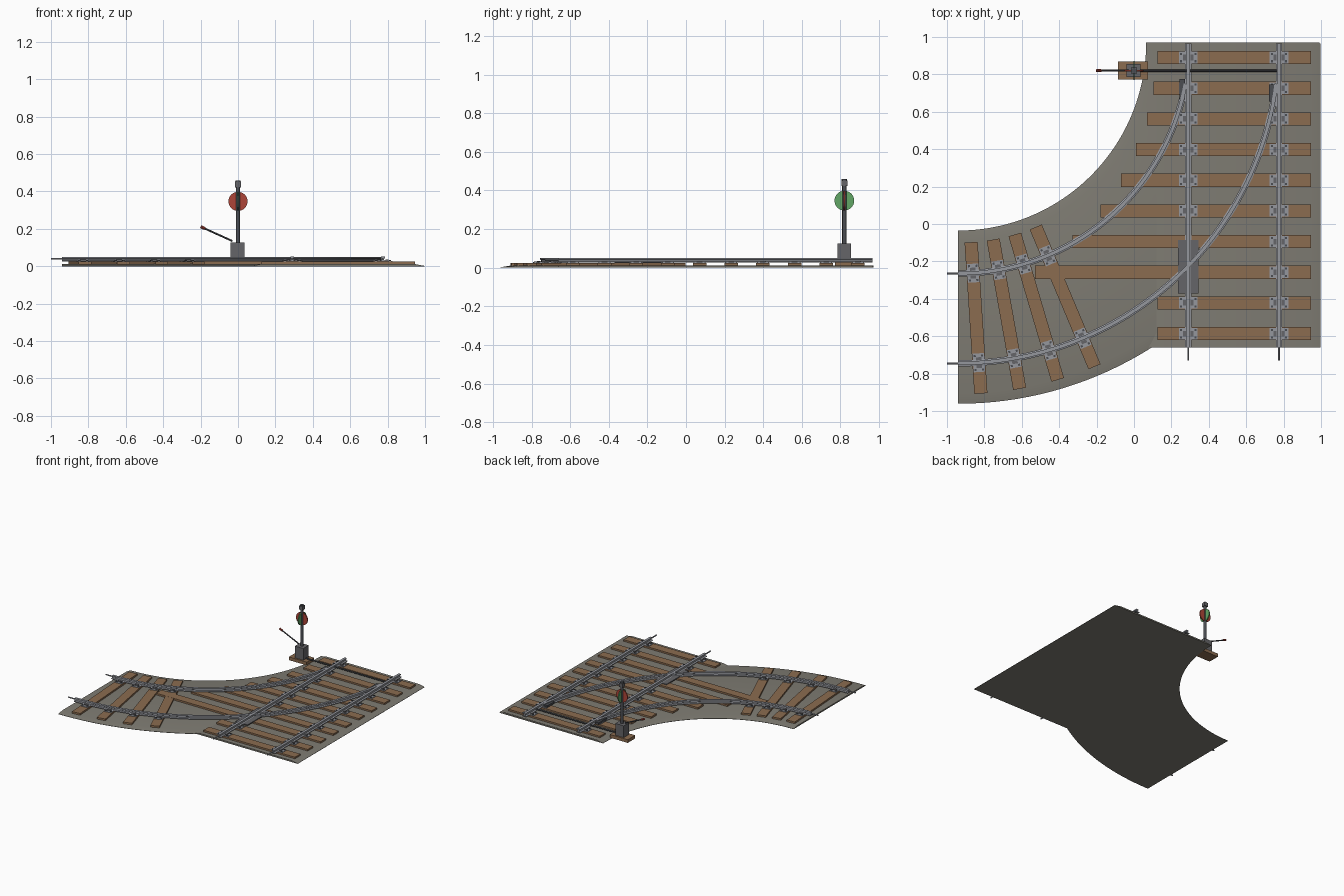
import bpy, bmesh, math
from mathutils import Matrix, Vector

if "Cube" in bpy.data.objects:
    bpy.data.objects.remove(bpy.data.objects["Cube"])


def material(name, rgb):
    m = bpy.data.materials.new(name)
    m.use_nodes = True
    m.diffuse_color = (*rgb, 1)
    m.node_tree.nodes["Principled BSDF"].inputs["Base Color"].default_value = (*rgb, 1)
    return m


BALLAST = material("ballast grey", (0.21, 0.20, 0.17))
WOOD = material("sleeper brown", (0.26, 0.15, 0.08))
STEEL = material("rail steel", (0.30, 0.31, 0.34))
IRON = material("dark iron", (0.07, 0.075, 0.085))
CASING = material("casing grey", (0.13, 0.13, 0.14))
RED = material("signal red", (0.42, 0.06, 0.04))
GREEN = material("signal green", (0.12, 0.38, 0.13))

CENTRE = Vector((-0.94, 0.97, 0))   # centre of the diverging curve
STRAIGHT_RAILS = (0.29, 0.775)
CURVE_RADII = (1.235, 1.715)


def finish(name, bm, mat, smooth=False):
    bmesh.ops.recalc_face_normals(bm, faces=bm.faces)
    mesh = bpy.data.meshes.new(name)
    bm.to_mesh(mesh)
    bm.free()
    mesh.materials.append(mat)
    ob = bpy.data.objects.new(name, mesh)
    bpy.context.collection.objects.link(ob)
    if smooth:
        bpy.ops.object.select_all(action="DESELECT")
        ob.select_set(True)
        bpy.context.view_layer.objects.active = ob
        bpy.ops.object.shade_smooth_by_angle(angle=math.radians(35))
    return ob


def add_box(bm, pos, size, turn=0):
    m = Matrix.Translation(pos) @ Matrix.Rotation(turn, 4, "Z") @ Matrix.Diagonal((*size, 1))
    bmesh.ops.create_cube(bm, size=1, matrix=m)


def boxes(name, mat, items):
    bm = bmesh.new()
    for item in items:
        add_box(bm, *item)
    return finish(name, bm, mat)


def rod(name, mat, a, b, radius, sides=12):
    a, b = Vector(a), Vector(b)
    d = b - a
    m = Matrix.Translation((a + b) / 2) @ d.to_track_quat("Z", "Y").to_matrix().to_4x4()
    bm = bmesh.new()
    bmesh.ops.create_cone(bm, cap_ends=True, segments=sides, radius1=radius,
                          radius2=radius, depth=d.length, matrix=m)
    return finish(name, bm, mat, True)


def sweep(name, mat, profile, path):
    """Sweep a closed (side, height) profile along (point, side vector) pairs."""
    bm = bmesh.new()
    rings = [[bm.verts.new(p + s * u + Vector((0, 0, z))) for u, z in profile] for p, s in path]
    n = len(profile)
    for r0, r1 in zip(rings, rings[1:]):
        for i in range(n):
            bm.faces.new((r0[i], r0[(i + 1) % n], r1[(i + 1) % n], r1[i]))
    bm.faces.new(rings[0])
    bm.faces.new(rings[-1][::-1])
    return finish(name, bm, mat, True)


def line(x, y0, y1):
    return [(Vector((x, y, 0)), Vector((1, 0, 0))) for y in (y0, y1)]


def radial(deg):
    a = math.radians(deg)
    return Vector((math.sin(a), -math.cos(a), 0))


def arc(radius, end, steps=48):
    return [(CENTRE + radial(end * i / steps) * radius, radial(end * i / steps))
            for i in range(steps + 1)]


def mirrored(half):
    return half + [(-u, z) for u, z in reversed(half)]


# Ballast beds
def bed(top):
    return mirrored([(0.463, 0), (0.463, 0.002), (0.41, top)])


sweep("straight_ballast", BALLAST, bed(0.012), line(0.535, -0.66, 0.965))
sweep("curved_ballast", BALLAST, bed(0.011), arc(1.468, 90))

# Sleepers: long ones under the straight, radial ones under the branch
ROWS = [0.89 - 0.164 * i for i in range(10)]
LEFT_ENDS = (0.125, 0.105, 0.07, 0.01, -0.07, -0.18, -0.33, -0.53, 0.125, 0.125)
ANGLES = [3.7 + 6.37 * i for i in range(4)]
sleepers = [(((x + 0.945) / 2, y, 0.016), (0.945 - x, 0.07, 0.018))
            for x, y in zip(LEFT_ENDS, ROWS)]
boxes("straight_sleepers", WOOD, sleepers)
boxes("curved_sleepers", WOOD,
      [(CENTRE + radial(a) * 1.475 + Vector((0, 0, 0.0155)), (0.07, 0.81, 0.018), math.radians(a))
       for a in ANGLES])

# Rails with a foot, web and head
RAIL = mirrored([(0.017, 0.026), (0.017, 0.030), (0.005, 0.033),
                 (0.005, 0.040), (0.010, 0.043), (0.010, 0.051)])
LOW_RAIL = [(u, z - 0.0006) for u, z in RAIL]
for side, x in zip(("left", "right"), STRAIGHT_RAILS):
    sweep(f"straight_rail_{side}", STEEL, RAIL, line(x, -0.66, 0.965))
    rod(f"straight_joiner_{side}", STEEL, (x, -0.73, 0.04), (x, -0.64, 0.04), 0.005, 8)
for side, r in zip(("inner", "outer"), CURVE_RADII):
    end = math.degrees(math.acos(0.22 / r))
    path = arc(r, end)
    sweep(f"curved_rail_{side}", STEEL, LOW_RAIL, path)
    y = CENTRE.y - r
    rod(f"curved_joiner_{side}", STEEL, (-1, y, 0.04), (-0.92, y, 0.04), 0.005, 8)

# Rail chairs: a plate with a clip block and two bolts on each side
seats = [(Vector((x, y, 0)), 0) for x in STRAIGHT_RAILS for y in ROWS
         if not (x < 0.5 and -0.3 < y < -0.05)]
seats += [(CENTRE + radial(a) * r, math.radians(a - 90)) for a in ANGLES for r in CURVE_RADII]
plates, clips, bolts = [], [], []
for p, turn in seats:
    spin = Matrix.Rotation(turn, 3, "Z")
    plates.append((p + Vector((0, 0, 0.0265)), (0.10, 0.062, 0.004), turn))
    for s in (-1, 1):
        clips.append((p + spin @ Vector((s * 0.021, 0, 0.031)), (0.016, 0.03, 0.008), turn))
        for t in (-1, 1):
            bolts.append((p + spin @ Vector((s * 0.038, t * 0.02, 0.030)),
                          (0.011, 0.011, 0.006), turn))
boxes("chair_plates", STEEL, plates)
boxes("rail_clips", CASING, clips)
boxes("chair_bolts", IRON, bolts)

# Crossing plate and the point blade heels
boxes("crossing_plate", CASING, [((0.29, -0.228, 0.027), (0.11, 0.285, 0.008))])
boxes("point_blade_blocks", IRON, [((0.258, 0.72, 0.036), (0.03, 0.11, 0.016)),
                                   ((0.737, 0.70, 0.036), (0.03, 0.09, 0.016))])

# Switch stand
Y = 0.82
boxes("stand_base", WOOD, [((-0.005, Y, 0.018), (0.16, 0.095, 0.026))])
boxes("stand_box", CASING, [((-0.002, Y, 0.078), (0.076, 0.07, 0.096))])
rod("throw_rod", IRON, (0, Y, 0.034), (0.775, Y, 0.034), 0.006, 8)
rod("signal_post", IRON, (0, Y, 0.12), (0, Y, 0.425), 0.011)
boxes("signal_lamp", CASING, [((0, Y, 0.437), (0.032, 0.032, 0.03))])
rod("lamp_cap", IRON, (0, Y, 0.45), (0, Y, 0.458), 0.014)
rod("lever", IRON, (-0.03, Y, 0.135), (-0.185, Y, 0.205), 0.005, 8)
rod("lever_grip", RED, (-0.176, Y, 0.201), (-0.2, Y, 0.212), 0.008, 8)

# Crossed signal discs
rod("red_disc", RED, (0, Y - 0.004, 0.347), (0, Y + 0.004, 0.347), 0.051, 32)
rod("green_disc", GREEN, (-0.004, Y, 0.347), (0.004, Y, 0.347), 0.051, 32)
